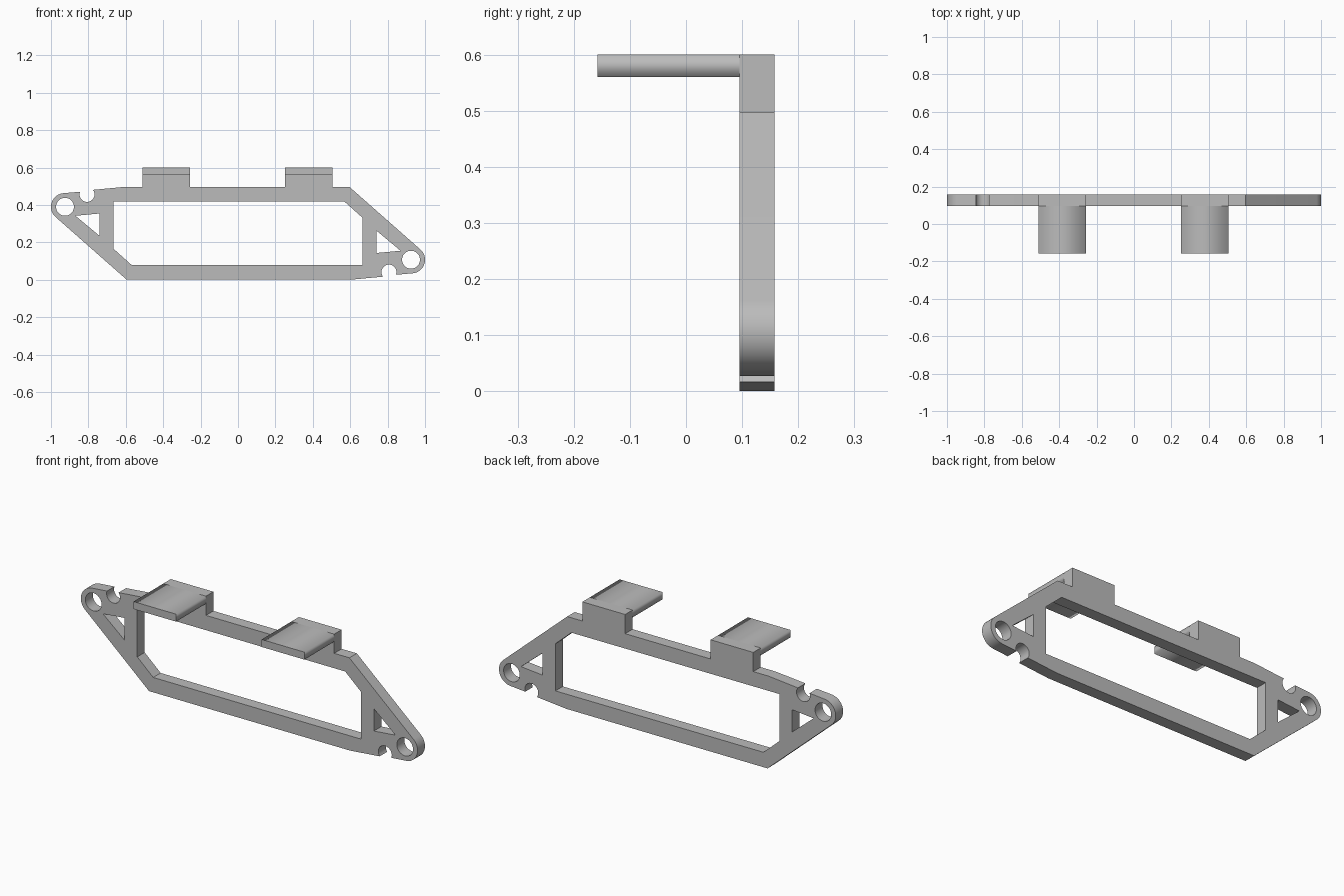
import bpy
import bmesh
from math import sin, cos, radians, pi
from mathutils import Matrix, Vector

cube = bpy.data.objects.get("Cube")
if cube:
    bpy.data.objects.remove(cube, do_unlink=True)

TOP = 0.497            # height of the frame body
TAB_TOP = 0.6
FRONT, BACK = 0.095, 0.158
TABS = [(0.251, 0.505), (-0.51, -0.257)]

grey = bpy.data.materials.new("plain grey")
grey.use_nodes = True
grey.diffuse_color = (0.5, 0.5, 0.5, 1)
grey.node_tree.nodes["Principled BSDF"].inputs["Base Color"].default_value = (0.5, 0.5, 0.5, 1)


def arc(cx, cz, r, start, end, n):
    angles = [radians(start + (end - start) * i / n) for i in range(n + 1)]
    return [(cx + r * cos(a), cz + r * sin(a)) for a in angles]


def half_turn(points):
    """Same points turned 180 degrees about the frame centre."""
    return [(-x, TOP - z) for x, z in points]


def extruded(name, loops, y0, y1):
    """Flat outline with holes, drawn in x-z and given thickness along y."""
    curve = bpy.data.curves.new(name + " outline", 'CURVE')
    curve.dimensions = '2D'
    curve.fill_mode = 'BOTH'
    curve.extrude = (y1 - y0) / 2
    for loop in loops:
        spline = curve.splines.new('POLY')
        spline.points.add(len(loop) - 1)
        for point, (x, z) in zip(spline.points, loop):
            point.co = (x, z, 0, 1)
        spline.use_cyclic_u = True
    temp = bpy.data.objects.new(name + " outline", curve)
    bpy.context.collection.objects.link(temp)
    bpy.context.view_layer.update()
    graph = bpy.context.evaluated_depsgraph_get()
    mesh = bpy.data.meshes.new_from_object(temp.evaluated_get(graph))
    bpy.data.objects.remove(temp, do_unlink=True)
    mesh.transform(Matrix.Translation((0, (y0 + y1) / 2, 0)) @ Matrix.Rotation(pi / 2, 4, 'X'))
    bm = bmesh.new()
    bm.from_mesh(mesh)
    bmesh.ops.remove_doubles(bm, verts=bm.verts, dist=0.0001)
    bmesh.ops.recalc_face_normals(bm, faces=bm.faces)
    bm.to_mesh(mesh)
    bm.free()
    mesh.materials.clear()
    mesh.materials.append(grey)
    obj = bpy.data.objects.new(name, mesh)
    bpy.context.collection.objects.link(obj)
    return obj


# Frame outline: left end with notch and rounded eye, repeated by a half turn
left_end = [(-0.6, TOP)]
left_end += arc(-0.807, 0.456, 0.04, 38, -201, 20)
left_end += arc(-0.927, 0.39, 0.073, 95, 229, 20)
left_end += [(-0.595, 0)]
posts = []
for x0, x1 in TABS:
    posts += [(x1, TOP), (x1, TAB_TOP), (x0, TAB_TOP), (x0, TOP)]
outline = posts + left_end + half_turn(left_end)

# Openings: central window, end eyes and triangular cut-outs
window = [(-0.665, 0.418), (-0.665, 0.165), (-0.57, 0.08)]
eye = arc(-0.925, 0.39, 0.048, 0, 350, 35)
triangle = [(-0.869, 0.342), (-0.741, 0.354), (-0.741, 0.235)]
holes = [window + half_turn(window), eye, half_turn(eye), triangle, half_turn(triangle)]

frame = extruded("frame", [outline] + holes, FRONT, BACK)
bpy.ops.object.select_all(action='DESELECT')
frame.select_set(True)
bpy.context.view_layer.objects.active = frame
bpy.ops.object.shade_smooth_by_angle(angle=radians(30))

# Flat shelves reaching forward from the two posts
for side, (x0, x1) in zip(("left", "right"), TABS):
    shelf = [(x0, 0.56), (x1, 0.56), (x1, TAB_TOP), (x0, TAB_TOP)]
    extruded(side + "_shelf", [shelf], -BACK, FRONT)
